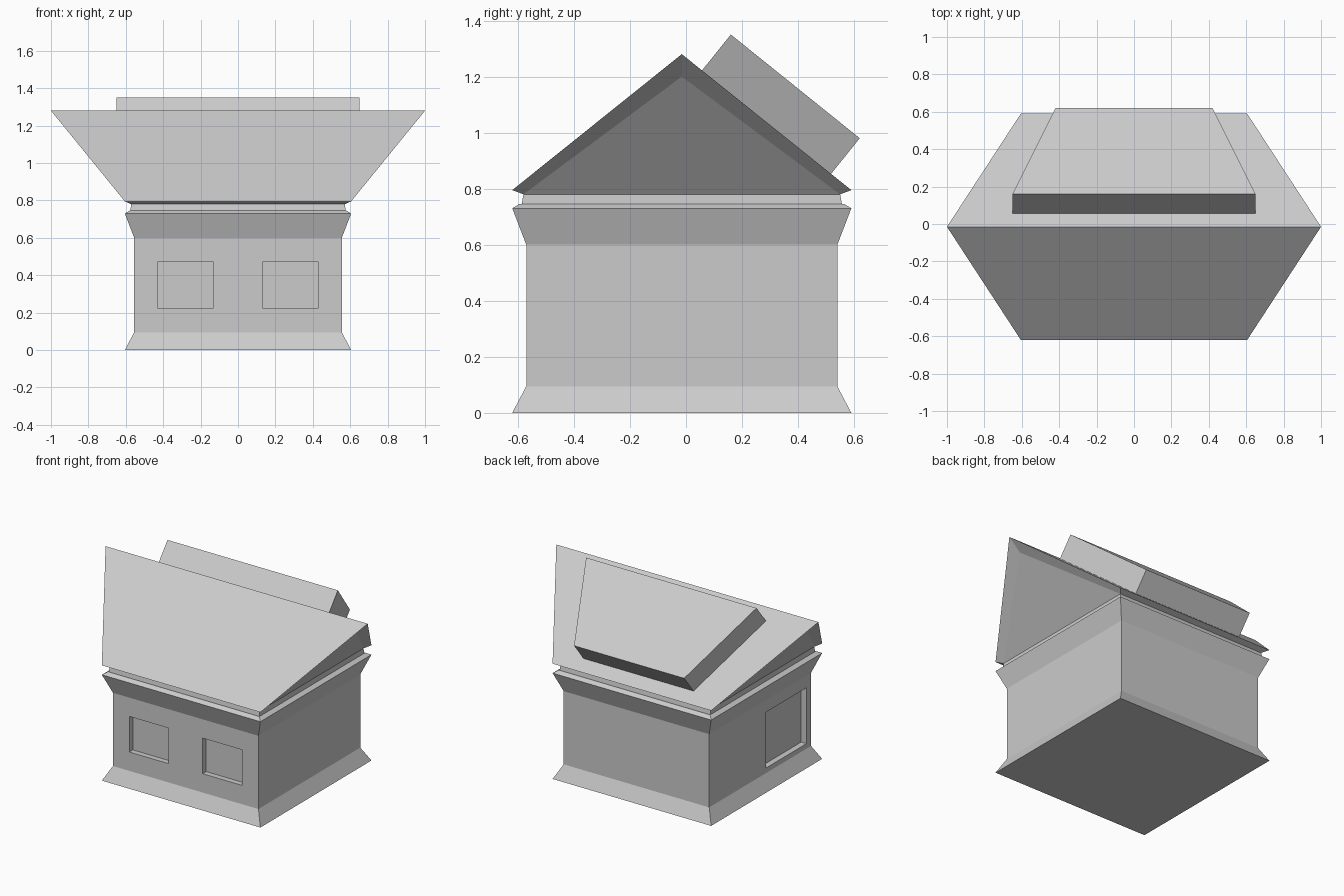
import bpy, bmesh
from mathutils import Vector

if "Cube" in bpy.data.objects:
    bpy.data.objects.remove(bpy.data.objects["Cube"])

CY = -0.015  # house centre line in y


def make(name, verts, faces):
    bm = bmesh.new()
    vs = [bm.verts.new(v) for v in verts]
    for f in faces:
        bm.faces.new([vs[i] for i in f])
    bmesh.ops.recalc_face_normals(bm, faces=bm.faces)
    me = bpy.data.meshes.new(name)
    bm.to_mesh(me)
    bm.free()
    ob = bpy.data.objects.new(name, me)
    bpy.context.collection.objects.link(ob)
    return ob


def stack(name, rings):
    """Closed solid from rectangular rings (half x, y min, y max, z)."""
    verts, faces = [], []
    for hx, y0, y1, z in rings:
        verts += [(-hx, y0, z), (hx, y0, z), (hx, y1, z), (-hx, y1, z)]
    for r in range(len(rings) - 1):
        for i in range(4):
            a, b = r * 4 + i, r * 4 + (i + 1) % 4
            faces.append((a, b, b + 4, a + 4))
    n = len(verts)
    faces += [(3, 2, 1, 0), (n - 4, n - 3, n - 2, n - 1)]
    return make(name, verts, faces)


# Walls with flared plinth and cornice
profile = [(0.605, 0), (0.555, 0.095), (0.555, 0.6), (0.605, 0.73), (0.58, 0.745)]
walls = stack("walls", [(h, CY - h, CY + h, z) for h, z in profile])

# Recessed windows in front and a doorway in the left wall
openings = {
    "left_window": ((-0.43, -0.13), (-0.7, -0.532), (0.225, 0.47)),
    "right_window": ((0.13, 0.43), (-0.7, -0.532), (0.225, 0.47)),
    "doorway": ((-0.7, -0.515), (-0.52, -0.08), (0.13, 0.515)),
}
for name, (xs, ys, zs) in openings.items():
    bpy.ops.mesh.primitive_cube_add(
        size=1, location=(sum(xs) / 2, sum(ys) / 2, sum(zs) / 2))
    cutter = bpy.context.object
    cutter.name = name + "_cutter"
    cutter.scale = (xs[1] - xs[0], ys[1] - ys[0], zs[1] - zs[0])
    cutter.hide_render = True
    cutter.display_type = 'WIRE'
    mod = walls.modifiers.new(name, 'BOOLEAN')
    mod.object = cutter
    mod.operation = 'DIFFERENCE'
    mod.solver = 'EXACT'
    bpy.context.view_layer.update()
    with bpy.context.temp_override(object=walls, active_object=walls):
        bpy.ops.object.modifier_apply(modifier=name)
    bpy.data.objects.remove(cutter, do_unlink=True)

# Roof: outer gable, sunken leaning gable ends, and neck below
# Each side: outer eave/ridge/eave, inner eave/apex/eave, neck front/back
side = [(0.605, CY - 0.605, 0.795), (1.0, CY, 1.28), (0.605, CY + 0.605, 0.795),
        (0.572, CY - 0.565, 0.78), (0.915, CY, 1.2), (0.572, CY + 0.565, 0.78),
        (0.575, CY - 0.572, 0.742), (0.575, CY + 0.572, 0.742)]
verts = side + [(-x, y, z) for x, y, z in side]
faces = []
for o in (0, 8):
    for f in ((0, 1, 4, 3), (1, 2, 5, 4), (3, 4, 5), (3, 5, 7, 6)):
        faces.append([i + o for i in f])
for a, b in ((0, 1), (1, 2), (0, 3), (2, 5), (3, 6), (5, 7), (6, 7)):
    faces.append((a, b, b + 8, a + 8))
make("roof", verts, faces)

# Tapered slab on the rear slope, extruded square to the roof
top = [Vector(v) for v in ((-0.65, 0.16, 1.35), (0.65, 0.16, 1.35),
                           (0.42, 0.62, 0.98), (-0.42, 0.62, 0.98))]
drop = Vector((0, -0.107, -0.133))
make("roof_slab", top + [v + drop for v in top],
     [(0, 1, 2, 3), (7, 6, 5, 4)] +
     [(i, (i + 1) % 4, (i + 1) % 4 + 4, i + 4) for i in range(4)])
